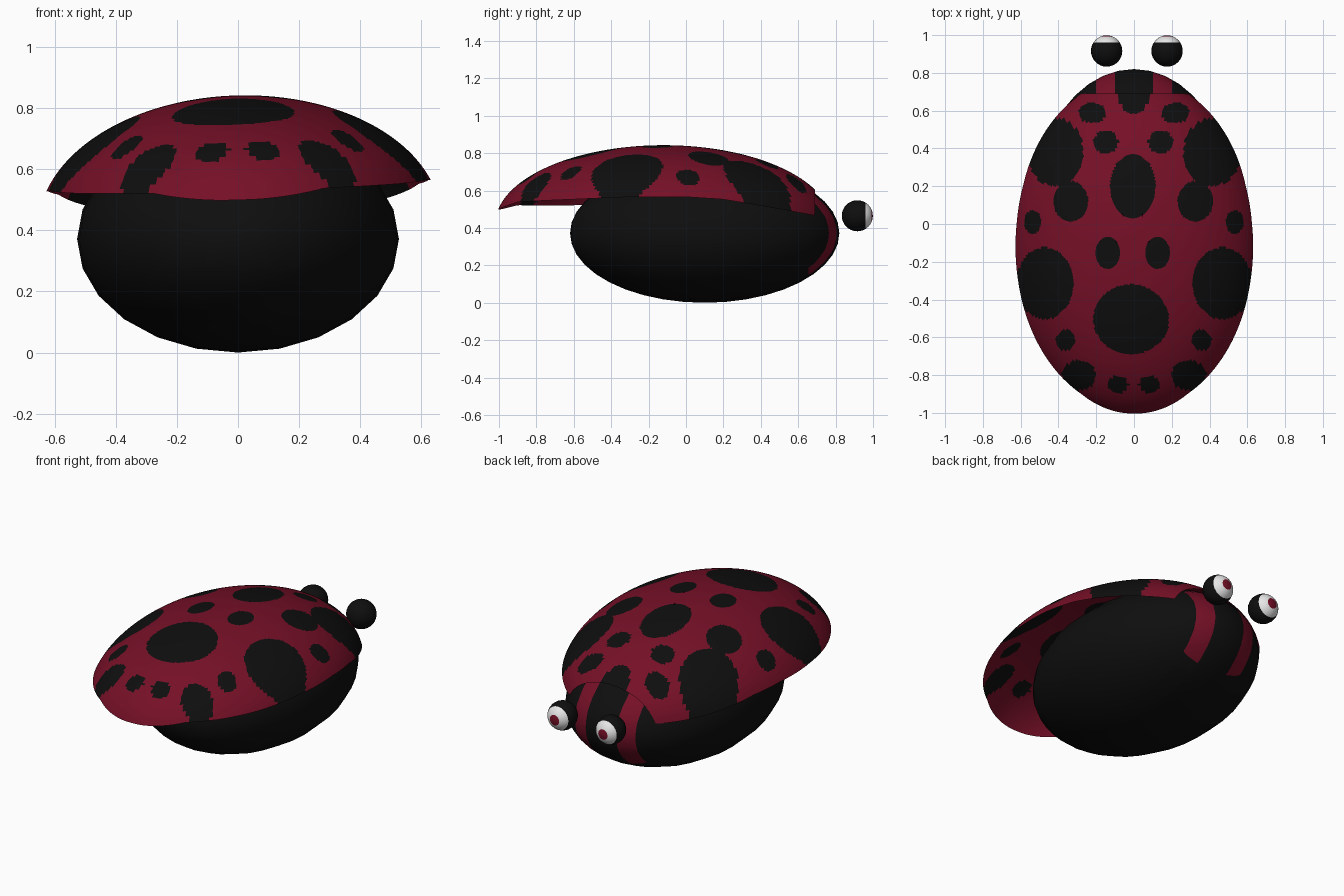
import bpy, bmesh, math
from mathutils import Vector, Matrix

if "Cube" in bpy.data.objects:
    bpy.data.objects.remove(bpy.data.objects["Cube"])


def material(name, rgb):
    m = bpy.data.materials.new(name)
    m.diffuse_color = (*rgb, 1)
    m.use_nodes = True
    m.node_tree.nodes["Principled BSDF"].inputs["Base Color"].default_value = m.diffuse_color
    return m


RED = material("deep red", (0.18, 0.005, 0.02))
BLACK = material("black", (0.0045, 0.0045, 0.0045))
WHITE = material("white", (0.8, 0.8, 0.8))
GREY = material("grey", (0.2, 0.2, 0.2))


def finish(bm, name, mats):
    bmesh.ops.recalc_face_normals(bm, faces=bm.faces)
    for f in bm.faces:
        f.smooth = True
    me = bpy.data.meshes.new(name)
    bm.to_mesh(me)
    bm.free()
    for m in mats:
        me.materials.append(m)
    ob = bpy.data.objects.new(name, me)
    bpy.context.collection.objects.link(ob)
    return ob


def ellipsoid(centre, radii, u, v):
    """Sphere with its poles along y, scaled and moved."""
    bm = bmesh.new()
    bmesh.ops.create_uvsphere(bm, u_segments=u, v_segments=v, radius=1)
    M = (Matrix.Translation(centre) @ Matrix.Diagonal((*radii, 1))
         @ Matrix.Rotation(-math.pi / 2, 4, 'X'))
    bmesh.ops.transform(bm, matrix=M, verts=bm.verts)
    return bm


def cut(bm, co, no):
    bmesh.ops.bisect_plane(bm, geom=bm.verts[:] + bm.edges[:] + bm.faces[:],
                           plane_co=co, plane_no=no, dist=1e-5)


# Body: black, with two red stripes cut into the head end
bm = ellipsoid((0, 0.1, 0.372), (0.527, 0.72, 0.372), 24, 20)
for x in (-0.2, -0.1, 0.1, 0.2):
    cut(bm, (x, 0, 0), (1, 0, 0))
cut(bm, (0, 0.655, 0), (0, 1, 0))
for f in bm.faces:
    c = f.calc_center_median()
    f.material_index = int(0.1 < abs(c.x) < 0.2 and c.y > 0.655)
finish(bm, "body", [BLACK, RED])

# Shell: thin ellipsoid cap with a curved rim and a straight front edge
CY, CZ, RX, RY, RZ = -0.12, 0.42, 0.66, 0.90, 0.422
FRONT = 0.69
RIM = [(-1.1, 0.49), (-1.0, 0.50), (-0.9, 0.53), (-0.6, 0.537), (-0.3, 0.547),
       (0, 0.547), (0.2, 0.535), (0.5, 0.487), (0.8, 0.44)]
PAIRS = [(.33, .12, .093, .107), (.132, -.153, .065, .085), (.47, -.315, .155, .19),
         (.415, .38, .15, .18), (.535, .01, .045, .063), (.22, .588, .07, .055),
         (.145, .433, .065, .06), (.36, -.615, .053, .055), (.29, -.8, .09, .08),
         (.083, -.85, .055, .045)]
SPOTS = [(0, .2, .12, .17), (-.01, -.505, .2, .185), (0, .68, .08, .095)]
SPOTS += [(s * x, y, a, b) for x, y, a, b in PAIRS for s in (-1, 1)]


def shell_z(x, y):
    return CZ + RZ * math.sqrt(max(0, 1 - (x / RX) ** 2 - ((y - CY) / RY) ** 2))


def rim_z(y):
    for (y0, z0), (y1, z1) in zip(RIM, RIM[1:]):
        if y <= y1:
            return z0 + (z1 - z0) * (y - y0) / (y1 - y0)
    return RIM[-1][1]


def rim_radius(t):
    lo, hi = 0.0, 1.0
    for _ in range(30):
        r = (lo + hi) / 2
        x, y = r * math.cos(t), CY + r * math.sin(t)
        if y < FRONT and shell_z(x, y) > rim_z(y):
            lo = r
        else:
            hi = r
    return lo


def snap(x, y, tol):
    """Pull a point lying close to a spot's outline onto that outline."""
    for sx, sy, a, b in SPOTS:
        d = math.hypot((x - sx) / a, (y - sy) / b)
        if d > 0 and abs(d - 1) * min(a, b) < tol:
            return sx + (x - sx) / d, sy + (y - sy) / d
    return x, y


N, R = 240, 90
bm = bmesh.new()
top = bm.verts.new((0, CY, shell_z(0, CY)))
rings = []
radii = [rim_radius(2 * math.pi * i / N) for i in range(N)]
for j in range(1, R + 1):
    ring = []
    for i, rr in enumerate(radii):
        t, r = 2 * math.pi * i / N, rr * j / R
        x, y = r * math.cos(t), CY + r * math.sin(t)
        if j < R:
            x, y = snap(x, y, 0.0035)
        ring.append(bm.verts.new((x, y, shell_z(x, y))))
    rings.append(ring)
for i in range(N):
    k = (i + 1) % N
    bm.faces.new((top, rings[0][i], rings[0][k]))
    for a, b in zip(rings, rings[1:]):
        bm.faces.new((a[i], b[i], b[k], a[k]))
for f in bm.faces:
    c = f.calc_center_median()
    f.material_index = int(any(math.hypot((c.x - x) / a, (c.y - y) / b) < 1
                               for x, y, a, b in SPOTS))
# slight sideways lean of the shell
bmesh.ops.rotate(bm, cent=(0, 0, 0.6), matrix=Matrix.Rotation(-0.03, 3, 'Y'), verts=bm.verts)
finish(bm, "spotted_shell", [RED, BLACK])

# Eyes: black balls with a white cap and a red iris
for side, x in (("left", -0.145), ("right", 0.175)):
    centre = Vector((x, 0.916, 0.465))
    bm = ellipsoid(centre, (0.083,) * 3, 24, 16)
    cut(bm, centre + Vector((0, 0.045, 0)), (0, 1, 0))
    cut(bm, centre + Vector((0, 0.077, 0)), (0, 1, 0))
    for f in bm.faces:
        d = f.calc_center_median().y - centre.y
        f.material_index = 2 if d > 0.077 else 1 if d > 0.045 else 0
    finish(bm, side + "_eye", [BLACK, WHITE, RED])

# Small grey hinge between body and shell
finish(ellipsoid((0.09, -0.41, 0.665), (0.045, 0.05, 0.04), 16, 10), "shell_hinge", [GREY])
